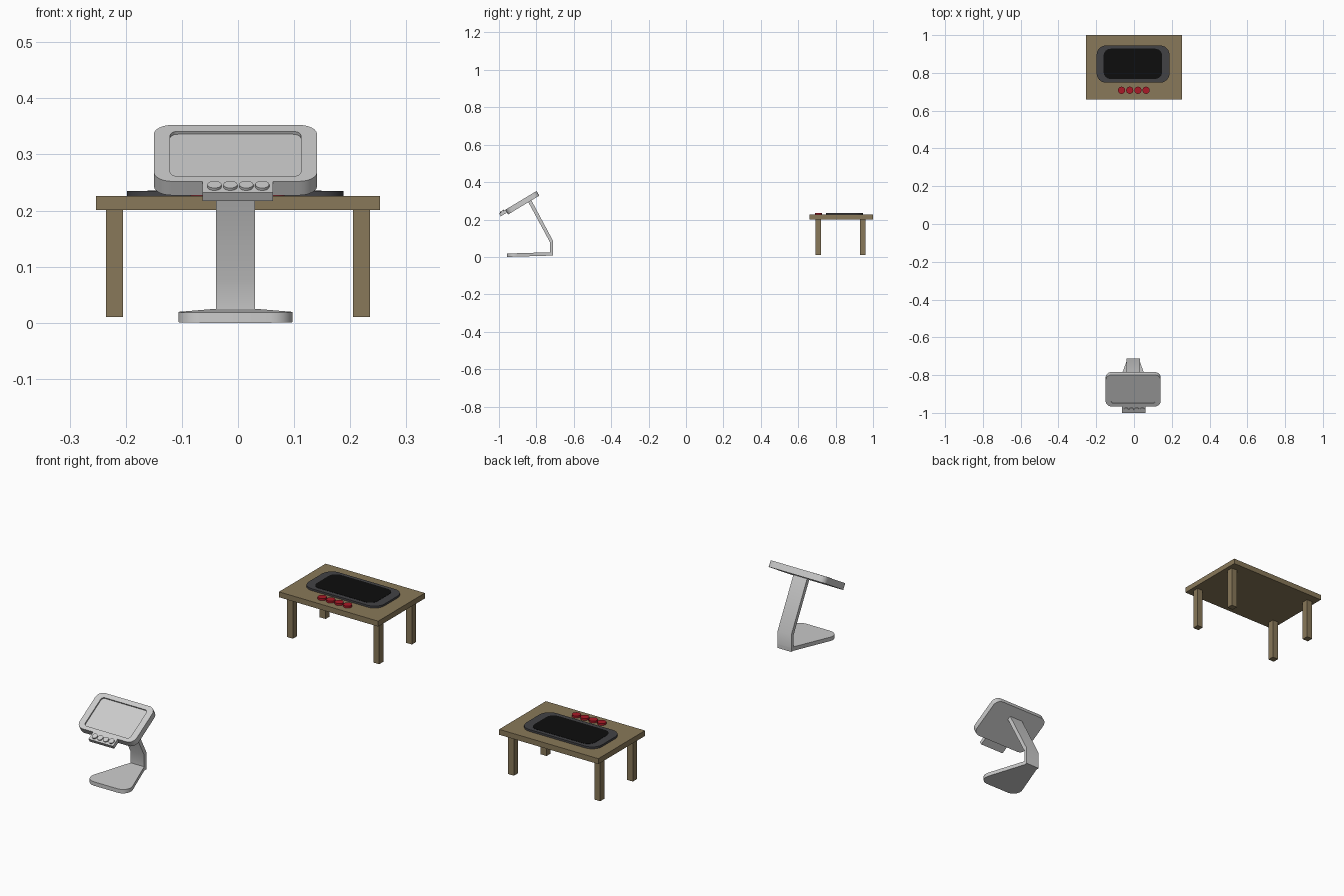
import bpy, bmesh, math
from mathutils import Vector, Matrix

if "Cube" in bpy.data.objects:
    bpy.data.objects.remove(bpy.data.objects["Cube"])


def material(name, rgb):
    m = bpy.data.materials.new(name)
    m.diffuse_color = (*rgb, 1)
    m.use_nodes = True
    m.node_tree.nodes["Principled BSDF"].inputs["Base Color"].default_value = m.diffuse_color
    return m


wood = material("wood", (0.25, 0.19, 0.10))
dark = material("dark_frame", (0.055, 0.055, 0.06))
black = material("black_glass", (0.004, 0.004, 0.004))
red = material("red_button", (0.40, 0.01, 0.02))


def fillet(points, radii, n=6):
    """Round the corners of a counter-clockwise 2D polygon."""
    out = []
    for i, p in enumerate(points):
        p, r = Vector(p), radii[i]
        if r == 0:
            out.append(p)
            continue
        a = (Vector(points[i - 1]) - p).normalized()
        b = (Vector(points[(i + 1) % len(points)]) - p).normalized()
        half = a.angle(b) / 2
        c = p + (a + b).normalized() * r / math.sin(half)
        s = p + a * r / math.tan(half) - c
        for k in range(n + 1):
            t = (math.pi - 2 * half) * k / n
            out.append(c + Matrix.Rotation(t, 2) @ s)
    return out


def rect(x0, x1, y0, y1, r):
    return fillet([(x0, y0), (x1, y0), (x1, y1), (x0, y1)], [r] * 4)


def loft(name, rings, mat=None, matrix=Matrix()):
    """Join equal-sized rings of 3D points and cap both ends."""
    bm = bmesh.new()
    vs = [[bm.verts.new(matrix @ Vector(p)) for p in ring] for ring in rings]
    n = len(vs[0])
    for lo, hi in zip(vs, vs[1:]):
        for i in range(n):
            j = (i + 1) % n
            bm.faces.new((lo[i], lo[j], hi[j], hi[i]))
    bm.faces.new(vs[0][::-1])
    bm.faces.new(vs[-1])
    bmesh.ops.recalc_face_normals(bm, faces=bm.faces)
    mesh = bpy.data.meshes.new(name)
    bm.to_mesh(mesh)
    bm.free()
    if mat:
        mesh.materials.append(mat)
    ob = bpy.data.objects.new(name, mesh)
    bpy.context.collection.objects.link(ob)
    bpy.ops.object.select_all(action='DESELECT')
    ob.select_set(True)
    bpy.context.view_layer.objects.active = ob
    bpy.ops.object.shade_smooth_by_angle(angle=math.radians(30))
    return ob


def at(outline, z):
    return [(p[0], p[1], z) for p in outline]


def slab(name, outline, z0, z1, mat=None, matrix=Matrix()):
    return loft(name, [at(outline, z0), at(outline, z1)], mat, matrix)


def box(x0, x1, y0, y1):
    return [(x0, y0), (x1, y0), (x1, y1), (x0, y1)]


def circle(cx, cy, r, n=24):
    return [(cx + r * math.cos(2 * math.pi * i / n), cy + r * math.sin(2 * math.pi * i / n))
            for i in range(n)]


# Table: top and four legs
slab("table_top", box(-0.253, 0.253, 0.66, 1.0), 0.201, 0.226, wood)
for side in (-1, 1):
    for place, y in (("front", 0.708), ("back", 0.946)):
        x = side * 0.22
        slab(f"table_leg_{place}_{'left' if side < 0 else 'right'}",
             box(x - 0.015, x + 0.015, y - 0.015, y + 0.015), 0.01, 0.201, wood)

# Screen set on the table top
slab("table_screen_frame", rect(-0.198, 0.188, 0.748, 0.945, 0.05), 0.226, 0.235, dark)
slab("table_screen", rect(-0.161, 0.149, 0.768, 0.928, 0.037), 0.230, 0.236, black)
for i in range(4):
    slab(f"table_button_{i + 1}", circle(-0.066 + 0.0433 * i, 0.708, 0.019), 0.226, 0.235, red)

# Stand base: tapered plate, rising slightly to the back
CX = -0.0045
plan = fillet([(CX - 0.119, -0.957), (CX + 0.119, -0.957),
               (CX + 0.035, -0.727), (CX + 0.035, -0.711),
               (CX - 0.035, -0.711), (CX - 0.035, -0.727)], [0.04, 0.04, 0, 0, 0, 0])
loft("stand_base", [[(p[0], p[1], h + 0.03 * (p[1] + 0.957)) for p in plan] for h in (0, 0.018)])

# Stand column: bent strip from the base to the back of the panel
side_profile = [(-0.711, 0.0075), (-0.711, 0.086), (-0.826, 0.301),
                (-0.843, 0.293), (-0.727, 0.078), (-0.727, 0.0075)]
loft("stand_column", [[(CX + s * 0.035, y, z) for y, z in side_profile] for s in (-1, 1)])

# Tilted panel with a recessed screen; local y runs up the slope, z is the face normal
tilt = Matrix.Translation((0, -0.966, 0.252)) @ Matrix.Rotation(math.radians(31), 4, 'X')
outer = rect(-0.150, 0.141, 0, 0.195, 0.032)
inner = rect(-0.121, 0.112, 0.018, 0.173, 0.014)
loft("panel", [at(outer, -0.029), at(outer, 0), at(inner, 0), at(inner, -0.006)], None, tilt)

# Button bar under the panel
slab("button_bar", box(-0.063, 0.062, -0.039, 0), -0.0175, 0, None, tilt)
for i in range(4):
    slab(f"panel_button_{i + 1}", circle(-0.042 + 0.0284 * i, -0.019, 0.0125), -0.001, 0.005, None, tilt)
